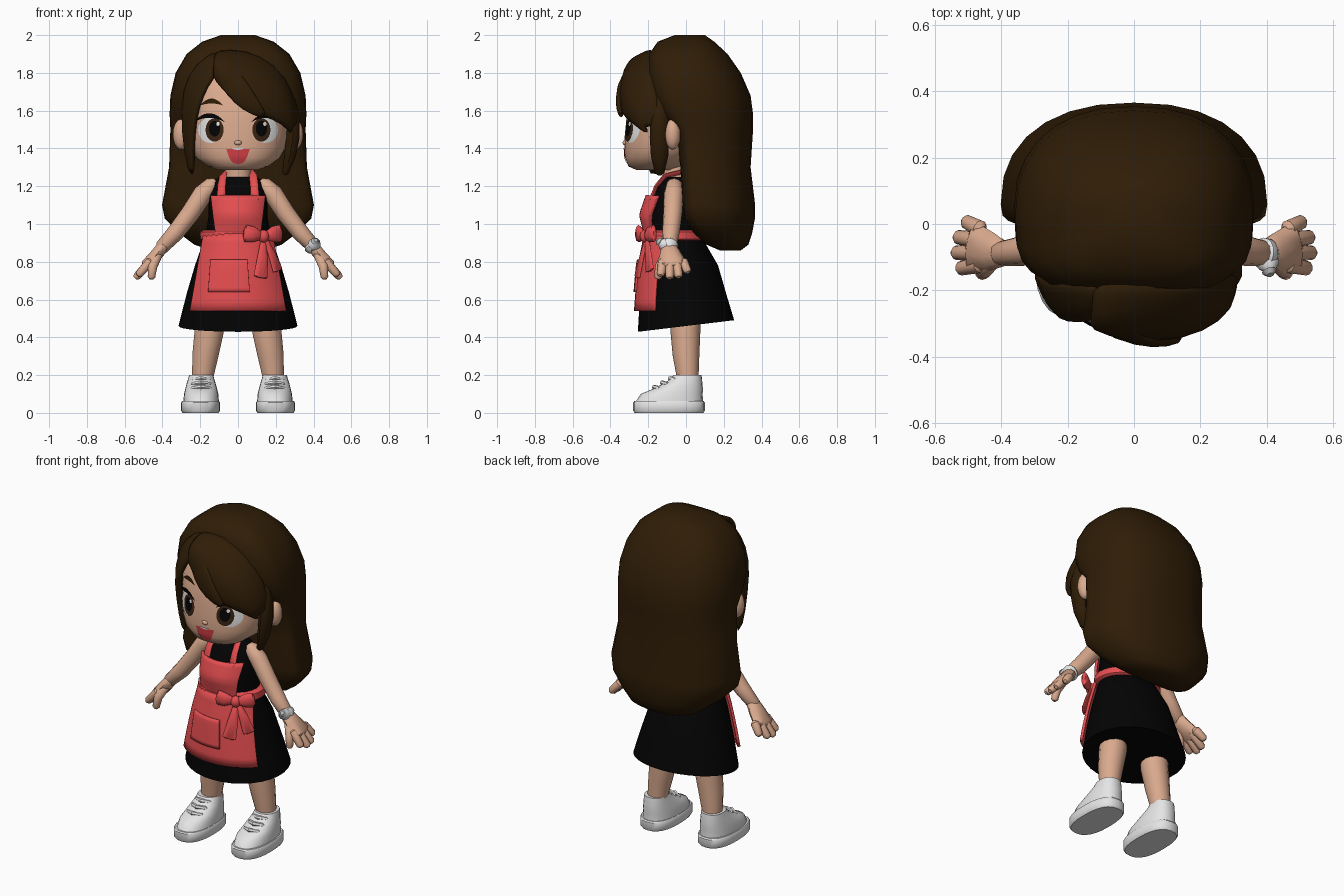
import bpy, bmesh, math
from mathutils import Vector
from mathutils.bvhtree import BVHTree

if "Cube" in bpy.data.objects:
    bpy.data.objects.remove(bpy.data.objects["Cube"])


def material(name, red, green, blue):
    mat = bpy.data.materials.new(name)
    mat.use_nodes = True
    colour = (red, green, blue, 1)
    mat.diffuse_color = colour
    mat.node_tree.nodes["Principled BSDF"].inputs["Base Color"].default_value = colour
    return mat


SKIN = material("skin", .70, .40, .27)
HAIR = material("hair_brown", .028, .012, .002)
BLACK = material("dress_black", .001, .001, .001)
RED = material("apron_red", .78, .075, .08)
WHITE = material("shoe_white", .78, .78, .78)
IRIS = material("iris_brown", .04, .017, .006)
MOUTH = material("mouth_red", .65, .05, .06)
GREY = material("watch_grey", .5, .5, .5)


def finish(name, bm, mat, angle=40):
    bmesh.ops.remove_doubles(bm, verts=bm.verts, dist=.0001)
    bmesh.ops.recalc_face_normals(bm, faces=bm.faces)
    mesh = bpy.data.meshes.new(name)
    bm.to_mesh(mesh)
    bm.free()
    mesh.materials.append(mat)
    mesh.shade_smooth()
    mesh.set_sharp_from_angle(angle=math.radians(angle))
    obj = bpy.data.objects.new(name, mesh)
    bpy.context.scene.collection.objects.link(obj)
    return obj


def skin_rings(rings):
    """Bridge closed rings of points and cap both ends."""
    bm = bmesh.new()
    loops = [[bm.verts.new(p) for p in ring] for ring in rings]
    n = len(loops[0])
    for low, high in zip(loops, loops[1:]):
        for i in range(n):
            j = (i + 1) % n
            bm.faces.new((low[i], low[j], high[j], high[i]))
    bm.faces.new(loops[0])
    bm.faces.new(loops[-1])
    return bm


def grid(rows):
    """Open sheet from rows of points."""
    bm = bmesh.new()
    rows = [[bm.verts.new(p) for p in row] for row in rows]
    for a, b in zip(rows, rows[1:]):
        for i in range(len(a) - 1):
            bm.faces.new((a[i], a[i + 1], b[i + 1], b[i]))
    return bm


def bend(value, power):
    return math.copysign(abs(value) ** (2 / power), value)


def loft_mesh(rings, n=24, power=2, front_power=None, x=0, tilt=0):
    """Stack ovals given as (z, centre y, x radius, back radius[, front radius])."""
    loops = []
    for k, ring in enumerate(rings):
        z, cy, rx, back, front = ring[0], ring[1], ring[2], ring[3], ring[-1]
        loop = []
        for i in range(n):
            c, s = math.cos(math.tau * i / n), math.sin(math.tau * i / n)
            p = (front_power or power) if s < 0 else power
            y = cy + (back if s > 0 else front) * bend(s, p)
            loop.append((x + rx * bend(c, p), y, z + (tilt * y if k == 0 else 0)))
        loops.append(loop)
    return skin_rings(loops)


def loft(name, rings, mat, **options):
    return finish(name, loft_mesh(rings, **options), mat)


def tube(name, path, mat, side=(0, 1, 0), n=10, flip=1):
    """Rounded limb along (x, y, z, width, thickness); width follows the side axis."""
    pts = [Vector((p[0] * flip, p[1], p[2])) for p in path]
    radii = [(p[3], p[-1]) for p in path]
    for end, inner in ((0, 1), (-1, -2)):
        tip = pts[end] + (pts[end] - pts[inner]).normalized() * radii[end][1] * .6
        small = tuple(r * .5 for r in radii[end])
        where = 0 if end == 0 else len(pts)
        pts.insert(where, tip)
        radii.insert(where, small)
    loops = []
    for i, p in enumerate(pts):
        along = (pts[min(i + 1, len(pts) - 1)] - pts[max(i - 1, 0)]).normalized()
        u = Vector(side)
        u = (u - along * u.dot(along)).normalized()
        v = along.cross(u)
        w, t = radii[i]
        angles = [math.tau * k / n for k in range(n)]
        loops.append([p + u * w * math.cos(a) + v * t * math.sin(a) for a in angles])
    return finish(name, skin_rings(loops), mat)


def ball(name, centre, scale, mat):
    bm = bmesh.new()
    bmesh.ops.create_uvsphere(bm, u_segments=16, v_segments=10, radius=1)
    bmesh.ops.scale(bm, vec=scale, verts=bm.verts)
    bmesh.ops.translate(bm, vec=centre, verts=bm.verts)
    return finish(name, bm, mat)


def thicken(obj, amount, smooth=0):
    mod = obj.modifiers.new("thickness", 'SOLIDIFY')
    mod.thickness, mod.offset = amount, 0
    if smooth:
        obj.modifiers.new("rounding", 'SUBSURF').levels = smooth


# Dress: one profile shared by the skirt, bodice and everything wrapped on them
BODY = [(.46, 0, .315, .255), (.63, -.015, .272, .228), (.78, -.03, .228, .2),
        (.94, -.06, .172, .138), (1.05, -.07, .155, .155), (1.15, -.06, .155, .13),
        (1.22, -.05, .135, .095), (1.25, -.05, .1, .075)]
loft("skirt", BODY[:4], BLACK, n=32, tilt=.12)
loft("bodice", BODY[3:], BLACK)
loft("neck", [(1.18, -.05, .075, .07), (1.34, -.06, .065, .065)], SKIN)


def body_at(z):
    for a, b in zip(BODY, BODY[1:]):
        if z <= b[0]:
            f = (z - a[0]) / (b[0] - a[0])
            return [p + (q - p) * f for p, q in zip(a[1:], b[1:])]


def wrap(name, low, high, half_low, half_high, gap, mat, centre=0):
    """Cloth panel lying on the front of the dress."""
    rows = []
    for i in range(9):
        f = i / 8
        z = low + (high - low) * f
        cy, rx, ry = body_at(z)
        rx, ry = rx + gap, ry + gap
        half = half_low + (half_high - half_low) * f
        row = []
        for k in range(-8, 9):
            x = centre + half * math.sin(k / 8 * math.pi / 2)
            x = max(-rx, min(rx, x))
            row.append((x, cy - ry * math.sqrt(1 - (x / rx) ** 2), z))
        rows.append(row)
    thicken(finish(name, grid(rows), mat), .016)


# Apron with pocket, belt, neck strap and bow
wrap("apron_skirt", .54, .95, .25, .178, .018, RED)
wrap("apron_bib", .94, 1.15, .115, .14, .016, RED)
wrap("pocket", .64, .81, .108, .096, .028, RED, centre=-.047)
cy, rx, ry = body_at(.94)
loft("belt", [(z, cy, rx + g, ry + g) for z, g in
              ((.912, .02), (.92, .03), (.958, .028), (.967, .015))], RED, n=32)
strap = [(.09, -.185, 1.13), (.087, -.158, 1.2), (.08, -.11, 1.255), (.065, -.02, 1.275)]
strap = strap + [(0, .03, 1.275)] + [(-x, y, z) for x, y, z in reversed(strap)]
tube("neck_strap", [p + (.022, .01) for p in strap], RED, side=(1, .2, .6))
ball("bow_knot", (.135, -.215, .935), (.03, .03, .034), RED)
bow = {"bow_loop_right": [(.13, -.215, .935, .018, .012), (.08, -.245, .945, .042, .022),
                          (.04, -.252, .95, .046, .018)],
       "bow_loop_left": [(.14, -.215, .935, .018, .012), (.185, -.195, .945, .042, .022),
                         (.222, -.17, .95, .046, .018)]}
for name, path in bow.items():
    tube(name, path, RED, side=(0, 0, 1))
tube("bow_tail_right", [(.135, -.21, .92, .014, .008), (.13, -.235, .82, .03, .008),
                        (.12, -.258, .72, .04, .008)], RED, side=(1, .4, 0))
tube("bow_tail_left", [(.145, -.205, .92, .014, .008), (.18, -.2, .84, .026, .008),
                       (.21, -.192, .755, .034, .008)], RED, side=(1, .8, 0))

# Head
head = loft_mesh([(1.285, -.17, .1, .09), (1.305, -.165, .16, .14), (1.35, -.135, .222, .187),
                  (1.4, -.11, .25, .215), (1.46, -.09, .266, .235), (1.55, -.07, .274, .246),
                  (1.68, -.05, .28, .25), (1.82, -.02, .25, .2), (1.9, 0, .15, .13)],
                 n=40, power=2.2)
surface = BVHTree.FromBMesh(head)
finish("head", head, SKIN, 60)
ball("nose", (0, -.322, 1.43), (.02, .014, .013), SKIN)


def face_plate(name, shape, mat, layer):
    """Thin painted detail projected on the face from shape(u, v) -> x, z."""
    rows = []
    for i in range(6):
        row = []
        for k in range(-10, 11):
            x, z = shape(k / 10, i / 5)
            hit = surface.ray_cast(Vector((x, -1, z)), Vector((0, 1, 0)))[0]
            row.append((x, hit.y - .003 * layer, z))
        rows.append(row)
    finish(name, grid(rows), mat)


def oval(cx, cz, rx, rz):
    return lambda u, v: (cx + rx * v * math.cos(math.pi * u), cz + rz * v * math.sin(math.pi * u))


def arc(cx, cz, half, arch, thick):
    return lambda u, v: (cx + half * u, cz + (arch + thick * v) * (1 - u * u))


def bowl(half, top, depth):
    return lambda u, v: (half * u, top - depth * v * (1 - abs(u) ** 3))


face_plate("mouth", bowl(.062, 1.398, .08), MOUTH, 1.5)
face_plate("teeth", bowl(.035, 1.403, .01), WHITE, 2.5)
for s, label in ((1, "left"), (-1, "right")):
    face_plate(label + "_eye_white", oval(s * .145, 1.497, .066, .068), WHITE, 1.3)
    face_plate(label + "_iris", oval(s * .124, 1.498, .048, .062), IRIS, 2)
    face_plate(label + "_pupil", oval(s * .124, 1.505, .03, .042), BLACK, 2.6)
    face_plate(label + "_eye_glint", oval(s * .124 + .018, 1.53, .009, .011), WHITE, 3.2)
    face_plate(label + "_lashes", arc(s * .152, 1.538, .084, .024, .024), BLACK, 2.8)
    face_plate(label + "_brow", arc(s * .14, 1.628, .06, .01, .026), HAIR, 2)
    ball(label + "_ear", (s * .3, -.07, 1.475), (.045, .042, .082), SKIN)

    # Arms and hands
    tube(label + "_arm", [(.135, -.062, 1.21, .042), (.185, -.065, 1.16, .052),
                          (.25, -.07, 1.06, .05), (.33, -.08, .955, .046),
                          (.405, -.09, .875, .037)], SKIN, n=12, flip=s)
    tube(label + "_palm", [(.39, -.09, .89, .038, .034), (.43, -.083, .84, .058, .034),
                           (.485, -.068, .785, .074, .03)], SKIN, flip=s)
    for i, name in enumerate(("index", "middle", "ring", "little")):
        y = -.122 + .036 * i
        reach = (.042, .056, .05, .025)[i]
        tip = (.48 + reach, y * 1.3 + .025, .778 - reach, .022)
        tube(f"{label}_{name}_finger", [(.465, y, .8, .026), tip], SKIN, flip=s)
    tube(label + "_thumb", [(.425, -.105, .84, .028), (.452, -.138, .775, .026),
                            (.458, -.148, .72, .021)], SKIN, flip=s)

    # Legs and shoes
    tube(label + "_leg", [(.15, -.005, .52, .08), (.153, -.003, .43, .079), (.172, 0, .31, .071),
                          (.186, .008, .2, .059), (.19, .01, .13, .055)], SKIN, n=14, flip=s)
    loft(label + "_sole", [(0, -.09, .095, .182), (.012, -.09, .103, .19), (.055, -.09, .103, .19),
                           (.062, -.09, .098, .184)], WHITE, power=2.5, x=s * .198)
    loft(label + "_shoe", [(.06, -.088, .094, .178), (.1, -.08, .091, .168, .16),
                           (.125, -.06, .085, .15, .12), (.155, -.03, .077, .117, .09),
                           (.18, -.005, .069, .09, .076), (.2, .008, .064, .074)],
         WHITE, power=2.3, x=s * .195)
    for i in range(3):
        y, z = -.168 + .042 * i, .136 + .023 * i
        tube(f"{label}_lace_{i + 1}", [(.15, y + .024, z - .006, .012), (.195, y, z, .013),
                                       (.24, y + .024, z - .006, .012)], WHITE, n=6, flip=s)

# Watch on the left wrist
tube("watch_band", [(.388, -.088, .892, .047), (.402, -.09, .878, .046)], WHITE, n=16)
tube("watch_case", [(.4, -.105, .885, .033), (.406, -.123, .896, .033)], WHITE, side=(1, 0, 0), n=16)
tube("watch_dial", [(.407, -.14, .906, .022, .004), (.408, -.143, .908, .022, .022)], GREY,
     side=(1, 0, 0), n=16)

# Long back hair
loft("back_hair", [(2, .03, .09, .07, .09), (1.965, .02, .19, .13, .17), (1.9, .02, .272, .2, .215),
                   (1.8, .02, .33, .27, .23), (1.68, .03, .358, .312, .225), (1.58, .04, .362, .315, .185),
                   (1.5, .05, .358, .305, .11), (1.3, .05, .365, .292, .08), (1.1, .06, .402, .306, .08),
                   (1.03, .07, .388, .295, .08), (.95, .12, .31, .23, .08), (.89, .18, .23, .15, .07),
                   (.86, .22, .14, .07, .04)], HAIR, n=28, power=2.3, front_power=3.6)


def lock(name, outer, inner, bulge, thickness):
    """Curved sheet of hair between two edges, swollen forward in the middle."""
    rows = []
    for i in range(6):
        f = i / 5
        push = Vector((0, -1, .4)) * bulge * math.sin(math.pi * f)
        rows.append([Vector(a).lerp(Vector(b), f) + push for a, b in zip(outer, inner)])
    thicken(finish(name, grid(rows), HAIR, 60), thickness, smooth=1)


# Fringe swept to the left, side locks
lock("fringe", [(-.13, -.17, 1.91), (.04, -.17, 1.92), (.19, -.17, 1.85), (.285, -.15, 1.71), (.31, -.11, 1.5)],
     [(-.14, -.29, 1.77), (-.02, -.335, 1.64), (.13, -.33, 1.57), (.235, -.27, 1.53), (.28, -.19, 1.47)],
     .06, .045)
lock("fringe_front_lock", [(-.11, -.21, 1.91), (.02, -.33, 1.8), (.08, -.355, 1.7), (.15, -.34, 1.58)],
     [(-.135, -.29, 1.79), (-.06, -.335, 1.68), (.02, -.345, 1.6), (.13, -.335, 1.56)], .012, .03)
lock("right_side_lock", [(-.1, -.18, 1.92), (-.22, -.17, 1.85), (-.29, -.16, 1.72), (-.295, -.12, 1.5),
                         (-.25, -.14, 1.25)],
     [(-.11, -.28, 1.79), (-.16, -.29, 1.73), (-.21, -.285, 1.62), (-.235, -.24, 1.48), (-.235, -.18, 1.25)],
     .02, .035)
tube("left_side_lock", [(.28, -.13, 1.68, .025, .02), (.293, -.14, 1.55, .05, .035), (.29, -.14, 1.46, .052, .038),
                        (.275, -.14, 1.36, .046, .032), (.25, -.14, 1.27, .025, .018)], HAIR)
